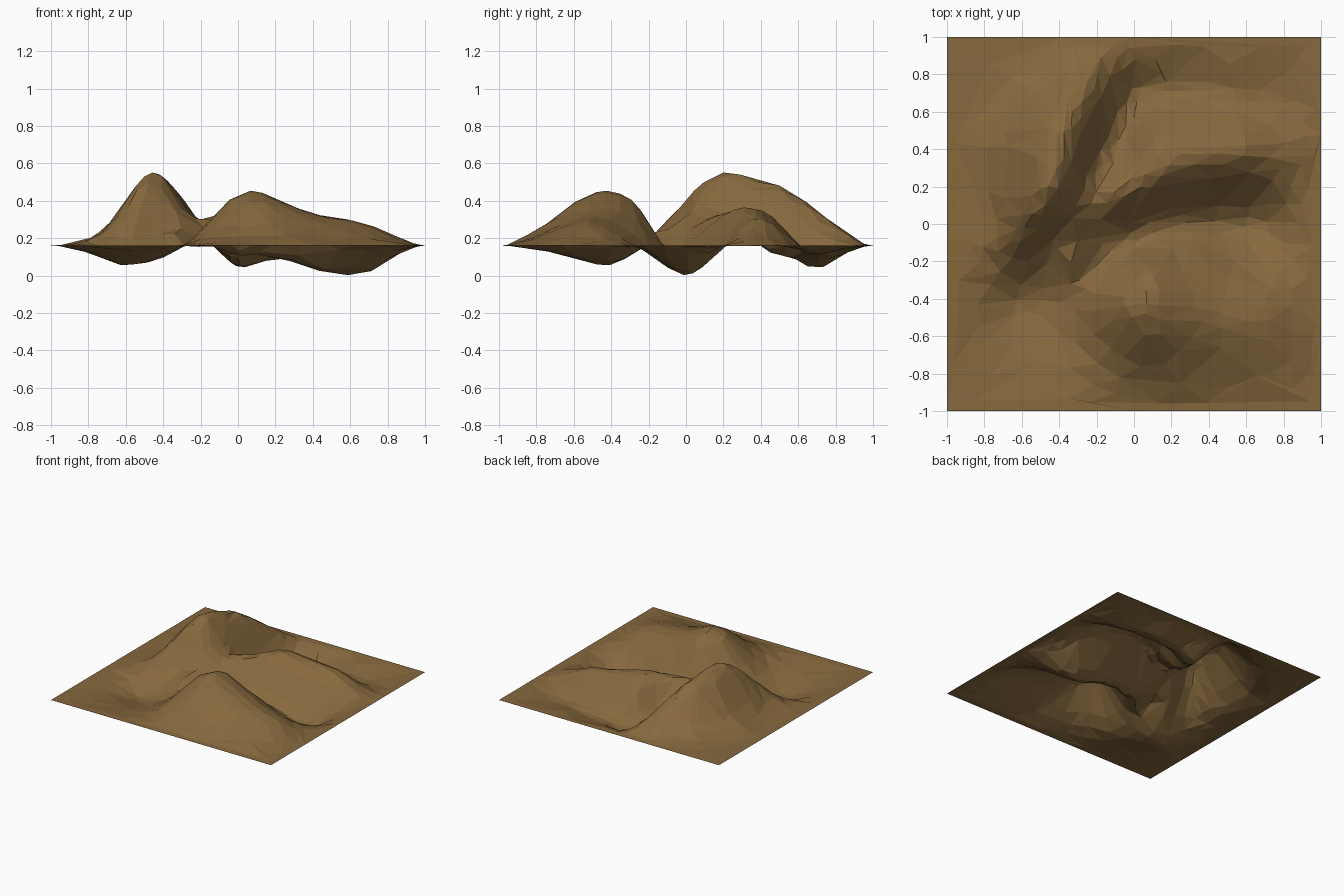
import bpy, bmesh, math

if "Cube" in bpy.data.objects:
    bpy.data.objects.remove(bpy.data.objects["Cube"])

BASE = 0.16          # level of the flat rim
SOFT = 0.07          # rounding of ridges and valleys
points = []


def line(*pts):
    """Survey line (x, y, height) along a ridge, valley or slope."""
    points.extend(pts)


# west hill: crest and outer foot
line((-.62, -.08, .31), (-.52, .05, .46), (-.45, .2, .55), (-.41, .33, .53),
     (-.36, .5, .475), (-.29, .66, .37), (-.2, .8, .25))
line((-.86, .2, .17), (-.72, .02, .235), (-.72, .25, .24), (-.6, .25, .38),
     (-.65, .58, .23), (-.45, .82, .20))
# north pit and the gully running south out of it
line((0, .68, .045), (.02, .76, .06), (-.05, .52, .105), (-.07, .44, .13),
     (-.14, .33, .21), (-.18, .23, .27))
# south-west pit and the gully running north-east out of it
line((-.62, -.4, .06), (-.5, -.4, .07), (-.42, -.2, .18), (-.41, -.05, .28),
     (-.6, -.65, .11), (-.85, -.4, .14), (-.3, -.6, .15))
# middle ridge and its shelf
line((-.36, -.36, .125), (-.35, -.2, .22), (-.33, -.02, .30), (-.25, .12, .32),
     (-.12, .18, .32), (.05, .26, .35), (.2, .31, .36), (.4, .37, .33),
     (.6, .4, .30), (.8, .38, .22))
line((.1, .48, .27), (.35, .53, .24))
# north valley
line((.1, .68, .07), (.22, .68, .10), (.42, .69, .11), (.65, .64, .125),
     (.85, .58, .145), (.1, .87, .13), (.5, .84, .145))
# main valley
line((-.22, -.24, .155), (0, -.1, .11), (.2, -.01, .09), (.42, 0, .03),
     (.58, 0, .005), (.72, .01, .03), (.88, .03, .13), (.55, .15, .11))
# south hill: crest, flanks and south-east shoulder
line((-.1, -.42, .35), (.05, -.42, .45), (.16, -.42, .43), (.36, -.45, .345),
     (.6, -.5, .295), (.75, -.5, .25), (.88, -.45, .18))
line((.08, -.25, .36), (.4, -.2, .2), (.08, -.6, .39), (.08, -.75, .27),
     (.05, -.88, .19), (.45, -.68, .27), (.74, -.68, .235), (.5, -.91, .175))
# flat border
for i in range(8):
    t = -1 + i * 0.25
    line((t, -1, BASE), (1, t, BASE), (-t, 1, BASE), (-1, -t, BASE))


def kernel(ax, ay, bx, by):
    return math.sqrt((ax - bx) ** 2 + (ay - by) ** 2 + SOFT ** 2)


def solve(m):
    """Gaussian elimination of an augmented matrix."""
    n = len(m)
    for c in range(n):
        p = max(range(c, n), key=lambda r: abs(m[r][c]))
        m[c], m[p] = m[p], m[c]
        for r in range(c + 1, n):
            f = m[r][c] / m[c][c]
            for k in range(c, n + 1):
                m[r][k] -= f * m[c][k]
    out = [0.0] * n
    for r in reversed(range(n)):
        out[r] = (m[r][n] - sum(m[r][k] * out[k] for k in range(r + 1, n))) / m[r][r]
    return out


weights = solve([[kernel(a[0], a[1], b[0], b[1]) for b in points] + [a[2] - BASE]
                 for a in points])


def height(x, y):
    h = sum(w * kernel(x, y, p[0], p[1]) for w, p in zip(weights, points))
    e = min(1, (1 - max(abs(x), abs(y))) / 0.1)      # fade into the flat rim
    return max(0, BASE + h * e * e * (3 - 2 * e))


# terrain sheet
bm = bmesh.new()
bmesh.ops.create_grid(bm, x_segments=48, y_segments=48, size=1)
for v in bm.verts:
    v.co.z = height(v.co.x, v.co.y)
bmesh.ops.triangulate(bm, faces=bm.faces[:])
mesh = bpy.data.meshes.new("terrain")
bm.to_mesh(mesh)
bm.free()
terrain = bpy.data.objects.new("terrain", mesh)
bpy.context.collection.objects.link(terrain)

# reduce to irregular low-poly facets
dec = terrain.modifiers.new("facets", 'DECIMATE')
dec.ratio = 0.13

# earth colour
earth = bpy.data.materials.new("earth")
earth.diffuse_color = (0.24, 0.14, 0.048, 1)
earth.use_nodes = True
earth.node_tree.nodes["Principled BSDF"].inputs["Base Color"].default_value = earth.diffuse_color
mesh.materials.append(earth)
